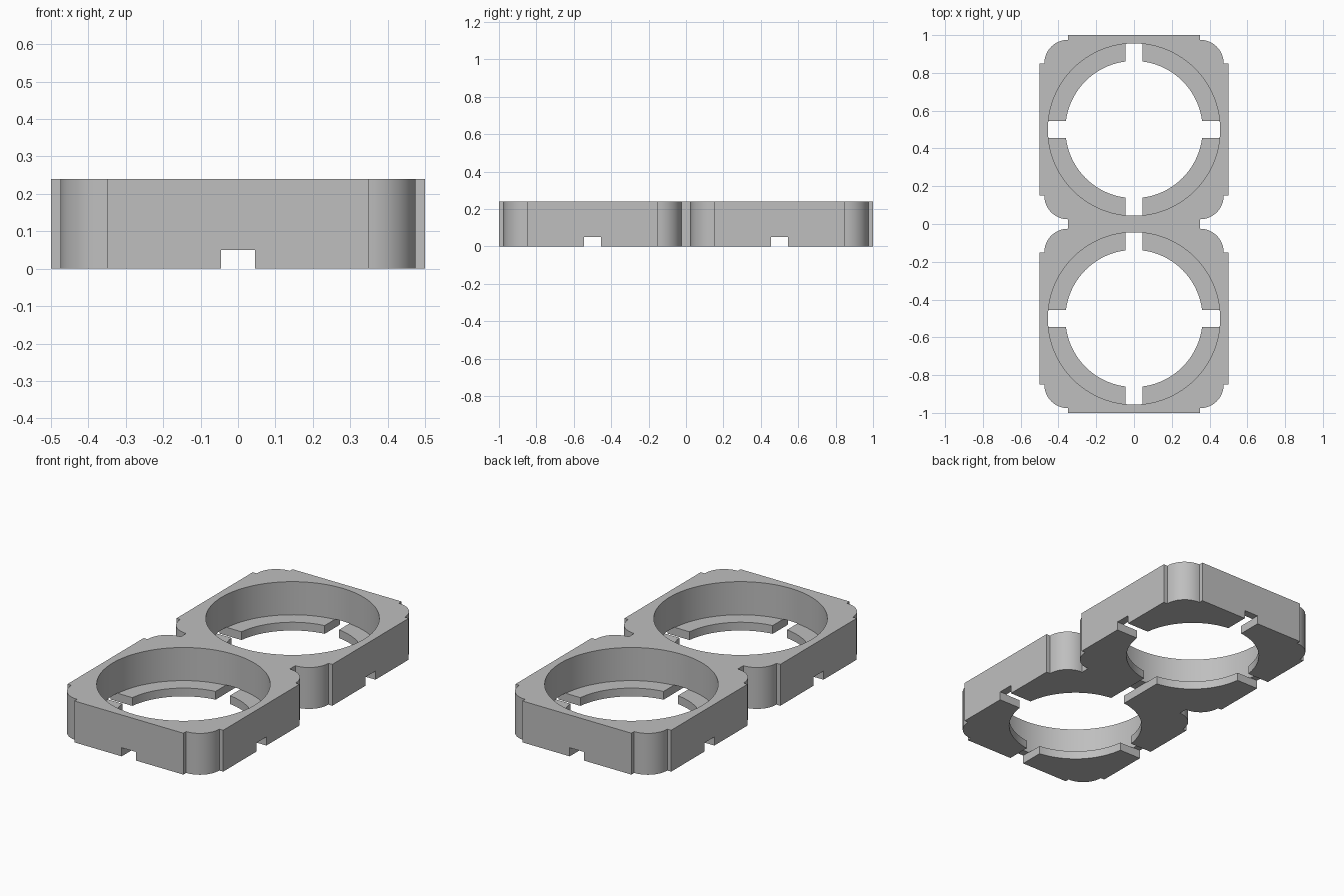
import bpy, bmesh
from math import sin, cos, pi, radians

HEIGHT = 0.24
LIP = 0.048        # retaining lip thickness
SLOT = 0.05        # cross slot height
SLOT_WIDTH = 0.092
CORNER = 0.125     # corner post radius
CENTRES = (-0.5, 0.5)

if "Cube" in bpy.data.objects:
    bpy.data.objects.remove(bpy.data.objects["Cube"])

grey = bpy.data.materials.new("plain grey")
grey.use_nodes = True
colour = (0.52, 0.52, 0.52, 1)
grey.diffuse_color = colour
grey.node_tree.nodes["Principled BSDF"].inputs["Base Color"].default_value = colour


def prism(name, points, z0, z1):
    """Extrude a closed outline from z0 to z1."""
    bm = bmesh.new()
    face = bm.faces.new([bm.verts.new((x, y, z0)) for x, y in points])
    top = bmesh.ops.extrude_face_region(bm, geom=[face])
    verts = [v for v in top["geom"] if isinstance(v, bmesh.types.BMVert)]
    bmesh.ops.translate(bm, verts=verts, vec=(0, 0, z1 - z0))
    bmesh.ops.recalc_face_normals(bm, faces=bm.faces)
    mesh = bpy.data.meshes.new(name)
    bm.to_mesh(mesh)
    bm.free()
    mesh.materials.append(grey)
    obj = bpy.data.objects.new(name, mesh)
    bpy.context.collection.objects.link(obj)
    return obj


def circle(radius, cy, count=96):
    return [(radius * cos(2 * pi * i / count), cy + radius * sin(2 * pi * i / count))
            for i in range(count)]


def rectangle(hx, hy, cy=0):
    return [(-hx, cy - hy), (hx, cy - hy), (hx, cy + hy), (-hx, cy + hy)]


def arc(cy, start):
    """Quarter-round corner post, set in from the side walls."""
    return [(0.35 + CORNER * cos(start + pi / 2 * i / 12),
             cy + CORNER * sin(start + pi / 2 * i / 12)) for i in range(13)]


# Right half of the outline, then its half-turn copy for the left
right = [(0.35, -1)]
for cy in CENTRES:
    right += arc(cy - 0.35, -pi / 2) + [(0.5, cy - 0.35), (0.5, cy + 0.35)]
    right += arc(cy + 0.35, 0)
right.append((0.35, 1))
holder = prism("cell_holder", right + [(-x, -y) for x, y in right], 0, HEIGHT)

# Bores above the lip, smaller openings through it, and the wire slots
cutters = [prism("slot_cutter_long", rectangle(SLOT_WIDTH / 2, 1.2), -0.1, SLOT)]
for cy in CENTRES:
    cutters += [
        prism("bore_cutter", circle(0.456, cy), LIP, 0.4),
        prism("opening_cutter", circle(0.363, cy), -0.2, 0.3),
        prism("slot_cutter_cross", rectangle(0.7, SLOT_WIDTH / 2, cy), -0.1, SLOT),
    ]

bpy.ops.object.select_all(action="DESELECT")
holder.select_set(True)
bpy.context.view_layer.objects.active = holder
for cutter in cutters:
    cutter.hide_render = True
    cut = holder.modifiers.new("cut", "BOOLEAN")
    cut.operation = "DIFFERENCE"
    cut.solver = "EXACT"
    cut.object = cutter
    bpy.ops.object.modifier_apply(modifier=cut.name)
for cutter in cutters:
    bpy.data.objects.remove(cutter)

bpy.ops.object.shade_smooth_by_angle(angle=radians(30))
